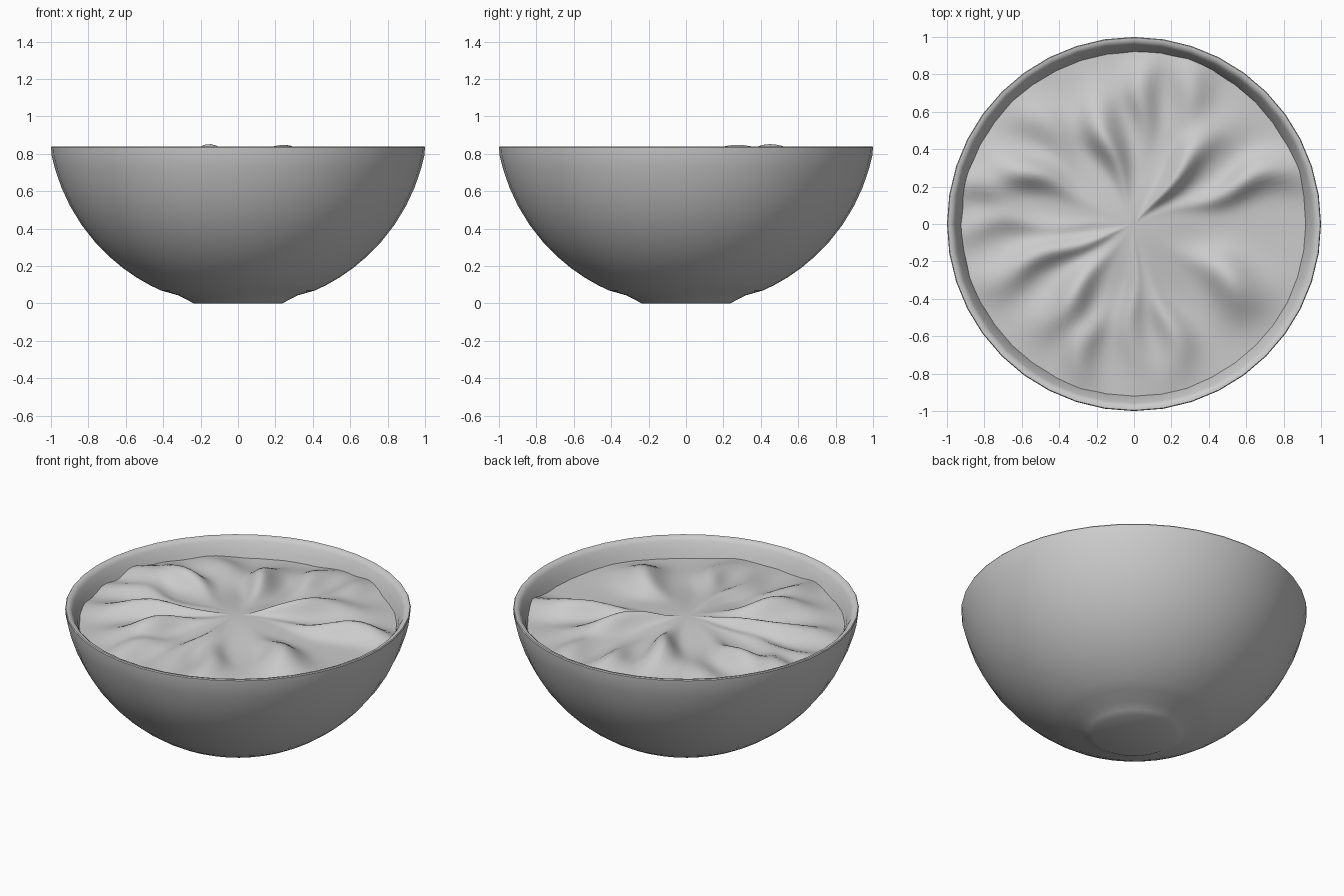
import bpy, bmesh, math

if "Cube" in bpy.data.objects:
    bpy.data.objects.remove(bpy.data.objects["Cube"])


def finish(bm, name, angle):
    bmesh.ops.recalc_face_normals(bm, faces=bm.faces)
    me = bpy.data.meshes.new(name)
    bm.to_mesh(me)
    bm.free()
    ob = bpy.data.objects.new(name, me)
    bpy.context.collection.objects.link(ob)
    bpy.ops.object.select_all(action='DESELECT')
    ob.select_set(True)
    bpy.context.view_layer.objects.active = ob
    bpy.ops.object.shade_smooth_by_angle(angle=math.radians(angle))
    return ob


def revolve(name, rings, segs, angle, height=None):
    """Spin (radius, z) rings about z; radius 0 becomes a single pole."""
    bm = bmesh.new()
    loops = []
    for r, z in rings:
        n = 1 if r == 0 else segs
        loop = []
        for i in range(n):
            a = math.tau * i / segs
            h = height(r, a) if height else z
            loop.append(bm.verts.new((r * math.cos(a), r * math.sin(a), h)))
        loops.append(loop)
    for a, b in zip(loops, loops[1:]):
        for i in range(segs):
            j = (i + 1) % segs
            quad = [a[i % len(a)], a[j % len(a)], b[j % len(b)], b[i % len(b)]]
            bm.faces.new(list(dict.fromkeys(quad)))
    return finish(bm, name, angle)


def sphere_r(R, z):
    return math.sqrt(R * R - (1 - z) ** 2)


# Bowl: flat foot, round outer wall, thin lip, round inner wall
outer = [(0, 0), (0.236, 0), (0.27, 0.018), (0.32, 0.043)]
outer += [(min(0.998, sphere_r(1.018, z)), z)
          for z in (0.07, 0.1, 0.14, 0.19, 0.25, 0.33, 0.42, 0.52, 0.62, 0.72, 0.79)]
# lip: nearly square outside, rounded inside
rim = [(1.0, 0.834), (0.996, 0.84), (0.985, 0.839), (0.973, 0.834),
       (0.963, 0.825), (0.957, 0.815)]
inner = [(sphere_r(0.96, z), z) for z in (0.77, 0.7, 0.6, 0.48, 0.36, 0.25, 0.15, 0.08)]
revolve("bowl", outer + rim + inner + [(0, 0.05)], 40, 28)

# Filling: radial crests (angle, radius of peak, height, angular width, radial spread)
crests = [(20, .68, .085, 7, .27), (49, .42, .092, 10, .28), (67, .78, .06, 8, .2),
          (85, .7, .065, 7, .2), (107, .5, .105, 10, .22), (133, .72, .05, 9, .2),
          (154, .65, .095, 8.5, .22), (168, .84, .05, 6, .2), (180, .7, .04, 6, .3),
          (200, .55, .075, 8, .32), (229, .52, .095, 10.5, .22), (249, .72, .06, 7, .2),
          (270, .5, .045, 8, .3), (288, .62, .06, 8, .26), (330, .6, .1, 12, .2)]


def surface(r, a):
    z = 0.787 - 0.065 * (1 - math.exp(-(r / 0.4) ** 2))
    deg = math.degrees(a)
    fade = 1 - math.exp(-(r / 0.13) ** 2)
    for k, (c, r0, h, w, s) in enumerate(crests):
        d = (deg - c - 2.5 * math.sin(11 * r + 2 * k) + 180) % 360 - 180
        z += h * 1.1 * fade * math.exp(-(d / w) ** 2) * math.exp(-((r - r0) / s) ** 2)
    return z


revolve("filling", [(0.937 * i / 30, 0) for i in range(31)], 160, 60, surface)
